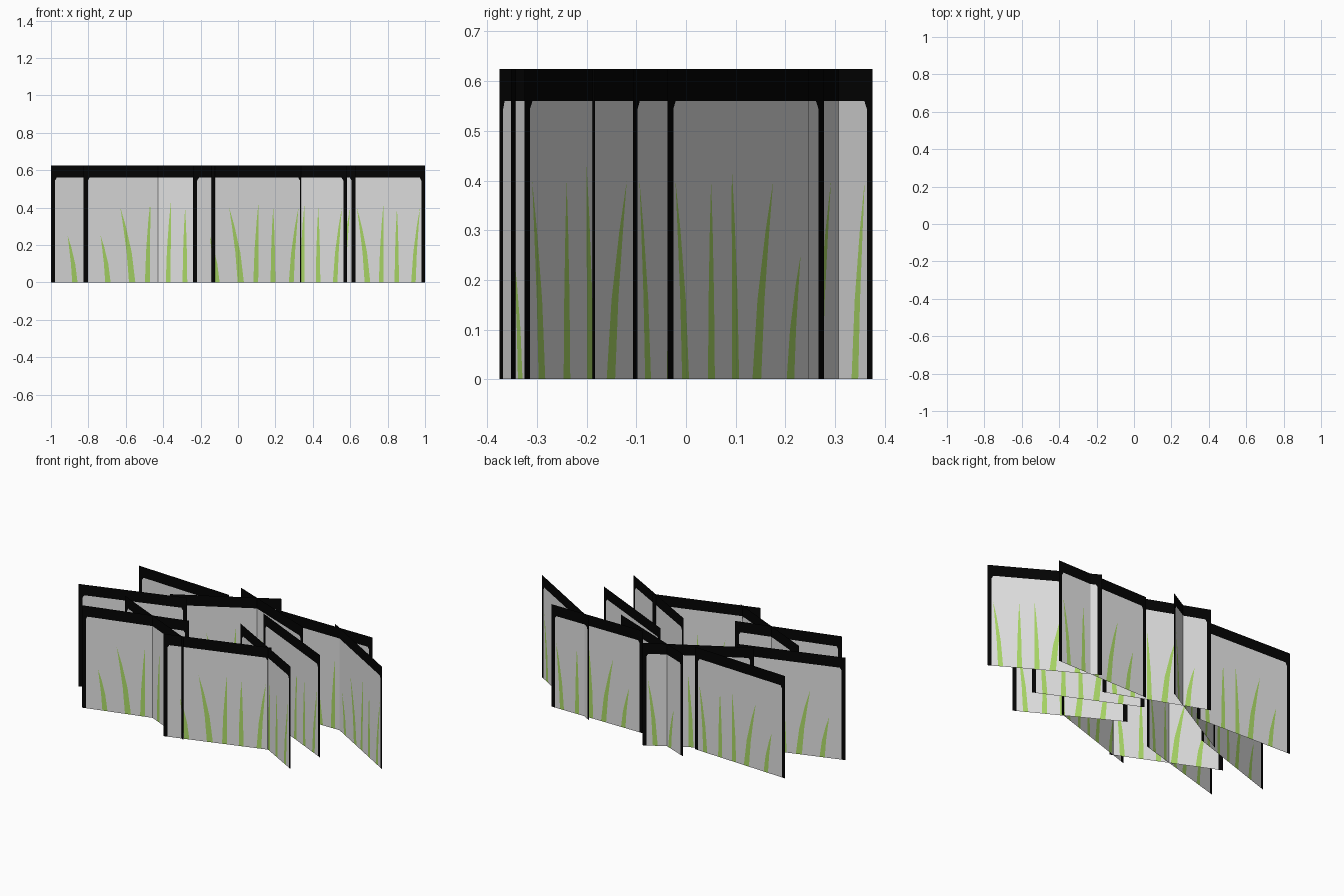
import bpy, bmesh
from mathutils import Vector

if "Cube" in bpy.data.objects:
    bpy.data.objects.remove(bpy.data.objects["Cube"])

HEIGHT = 0.625


def material(name, colour):
    m = bpy.data.materials.new(name)
    m.diffuse_color = (*colour, 1)
    m.use_nodes = True
    m.node_tree.nodes["Principled BSDF"].inputs["Base Color"].default_value = m.diffuse_color
    return m


MATS = [material("pale_grey", (0.76, 0.76, 0.76)),
        material("black", (0.001, 0.001, 0.001)),
        material("grass_green", (0.41, 0.70, 0.135))]

# Blades: base position and tip position across the card (0..1), height, half width
BLADES = [(0.215, 0.150, 0.25, 0.024),
          (0.430, 0.325, 0.40, 0.028),
          (0.565, 0.590, 0.43, 0.022),
          (0.720, 0.722, 0.40, 0.022),
          (0.885, 0.950, 0.40, 0.022)]

# Cards seen from above: left end x, y and right end x, y
CARDS = [(-0.825, -0.328, -0.222, -0.155),
         (-0.700, -0.090, -0.122, -0.352),
         (-0.240, -0.375, 0.353, -0.183),
         (0.030, -0.020, 0.583, -0.325),
         (0.460, 0.278, 1.000, -0.037),
         (0.120, 0.245, 0.735, 0.248),
         (0.060, 0.160, 0.628, -0.107),
         (-0.865, 0.278, -0.235, 0.250),
         (-0.235, 0.365, 0.340, 0.140),
         (-0.510, 0.070, 0.032, 0.375),
         (-1.000, -0.110, -0.405, 0.085)]


def blade_outline(base, tip, height, half):
    """Left side up to the tip, then right side down."""
    left, right = [], []
    for t, w in ((0, 1), (0.4, 0.8), (0.75, 0.42)):
        mid = base + (tip - base) * t ** 1.5
        left.append((mid - half * w, height * t))
        right.append((mid + half * w, height * t))
    return left + [(tip, height)] + right[::-1]


def grass_card(index, x0, y0, x1, y1):
    bm = bmesh.new()
    a, b = Vector((x0, y0, 0)), Vector((x1, y1, 0))

    def verts(points):
        return [bm.verts.new(a.lerp(b, u) + Vector((0, 0, z))) for u, z in points]

    def face(vs, mat):
        bm.faces.new(vs).material_index = mat

    side, top, cut = 0.036, 0.56, 0.016
    # inner edge of the black frame, with clipped corners
    inner = verts([(1 - side, 0), (1 - side, top - cut), (1 - side - cut, top),
                   (side + cut, top), (side, top - cut), (side, 0)])
    outer = verts([(0, 0), (0, HEIGHT), (1, HEIGHT), (1, 0)])
    face((inner + outer)[::-1], 1)
    # grass blades, with the grey backing cut around them
    base_line = []
    for blade in BLADES:
        vs = verts(blade_outline(*blade))
        face(vs[::-1], 2)
        base_line += vs
    face(base_line + inner, 0)

    # all faces are wound towards the front
    bm.normal_update()
    bmesh.ops.triangulate(bm, faces=bm.faces[:], ngon_method='EAR_CLIP')
    mesh = bpy.data.meshes.new(f"grass_card_{index}")
    bm.to_mesh(mesh)
    bm.free()
    for m in MATS:
        mesh.materials.append(m)
    obj = bpy.data.objects.new(f"grass_card_{index}", mesh)
    bpy.context.collection.objects.link(obj)


for i, card in enumerate(CARDS, 1):
    grass_card(i, *card)
